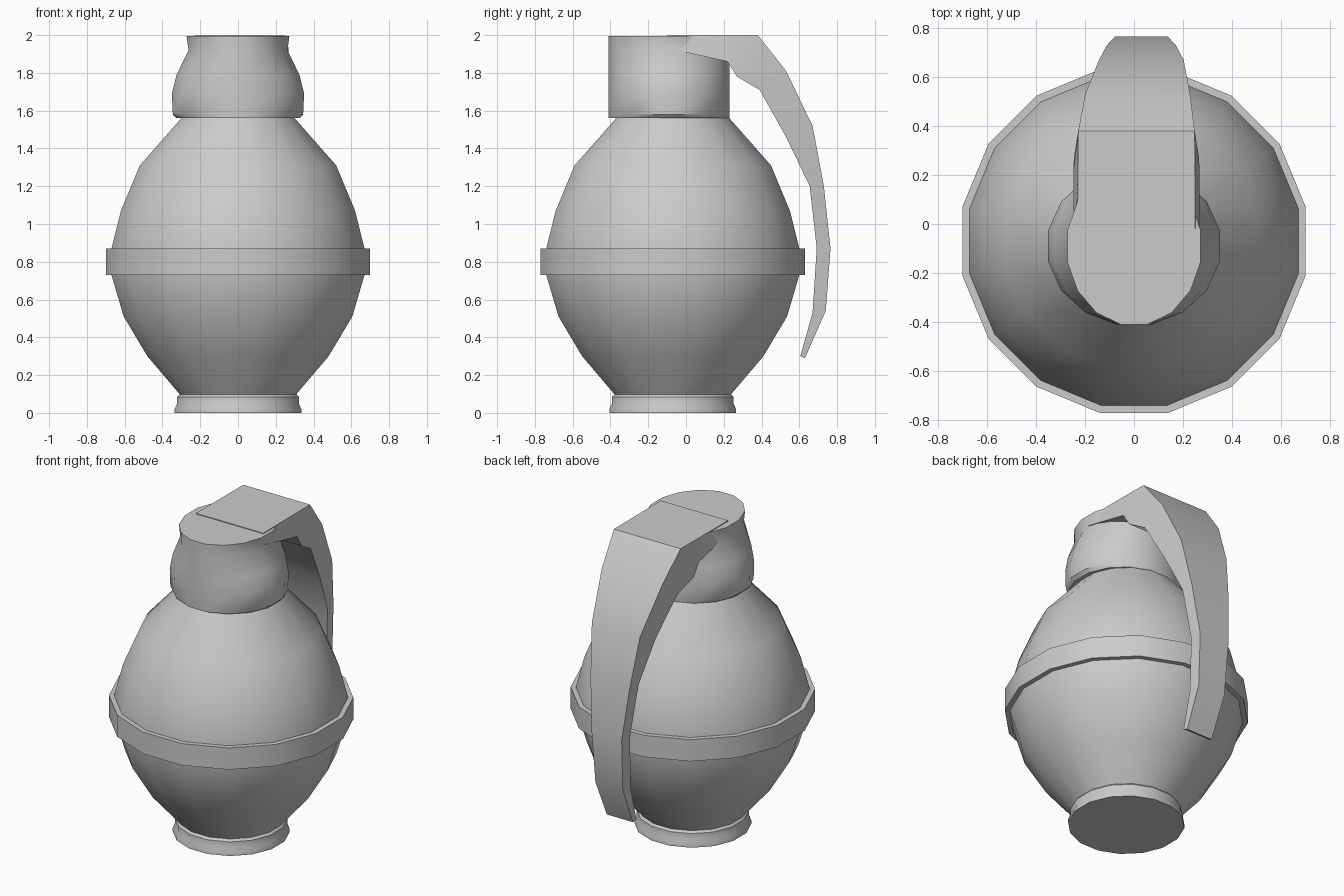
import bpy, bmesh, math

if "Cube" in bpy.data.objects:
    bpy.data.objects.remove(bpy.data.objects["Cube"])

CY = -0.07          # y of the body axis
SIDES = 16
FLAT = math.cos(math.pi / SIDES)   # corner radius -> flat radius


def finish(name, bm, angle=38):
    bmesh.ops.recalc_face_normals(bm, faces=bm.faces)
    mesh = bpy.data.meshes.new(name)
    bm.to_mesh(mesh)
    bm.free()
    ob = bpy.data.objects.new(name, mesh)
    bpy.context.collection.objects.link(ob)
    bpy.ops.object.select_all(action='DESELECT')
    ob.select_set(True)
    bpy.context.view_layer.objects.active = ob
    bpy.ops.object.shade_smooth_by_angle(angle=math.radians(angle))
    return ob


def loft(name, rings):
    """Join rings of points with quads and cap both ends."""
    bm = bmesh.new()
    loops = [[bm.verts.new(p) for p in ring] for ring in rings]
    for a, b in zip(loops, loops[1:]):
        n = len(a)
        for i in range(n):
            j = (i + 1) % n
            bm.faces.new((a[i], a[j], b[j], b[i]))
    bm.faces.new(loops[0])
    bm.faces.new(loops[-1])
    return finish(name, bm)


def ring(rx, ry, z, cy=CY):
    """Sixteen-sided ellipse whose flats sit at the given radii."""
    pts = []
    for i in range(SIDES):
        a = (i + 0.5) * 2 * math.pi / SIDES
        pts.append((rx / FLAT * math.cos(a), cy + ry / FLAT * math.sin(a), z))
    return pts


def turned(name, profile):
    return loft(name, [ring(r, r, z) for r, z in profile])


# Turned body, waist band and foot
turned("body", [(0.29, 0.07), (0.31, 0.10), (0.48, 0.30), (0.605, 0.51),
                (0.67, 0.73), (0.67, 0.87), (0.62, 1.07), (0.52, 1.31),
                (0.30, 1.56), (0.28, 1.60)])
turned("waist_band", [(0.66, 0.73), (0.70, 0.73), (0.70, 0.87), (0.66, 0.87)])
turned("foot", [(0.335, 0), (0.335, 0.02), (0.322, 0.05), (0.322, 0.085),
                (0.31, 0.098)])

# Neck: narrows across x while staying straight along y
neck = [(0.325, 1.56), (0.345, 1.58), (0.35, 1.69), (0.325, 1.79),
        (0.262, 1.92), (0.272, 1.995)]
loft("neck", [ring(rx, 0.32, z, -0.09) for rx, z in neck])

# Lever: outer y,z / inner y,z / centre x / half width
lever = [(-0.10, 2.00, -0.10, 1.93, 0.01, 0.258),
         (0.20, 2.00, 0.22, 1.86, 0.01, 0.257),
         (0.38, 2.00, 0.27, 1.78, 0.01, 0.255),
         (0.53, 1.81, 0.39, 1.71, 0.015, 0.23),
         (0.67, 1.52, 0.53, 1.46, 0.03, 0.185),
         (0.73, 1.20, 0.655, 1.20, 0.03, 0.15),
         (0.765, 0.87, 0.692, 0.87, 0.03, 0.115),
         (0.74, 0.54, 0.67, 0.53, 0.03, 0.105),
         (0.63, 0.29, 0.605, 0.30, 0.03, 0.10)]
loft("lever", [[(cx - w, iy, iz), (cx - w * 0.93, oy, oz),
                (cx + w * 0.93, oy, oz), (cx + w, iy, iz)]
               for oy, oz, iy, iz, cx, w in lever])
